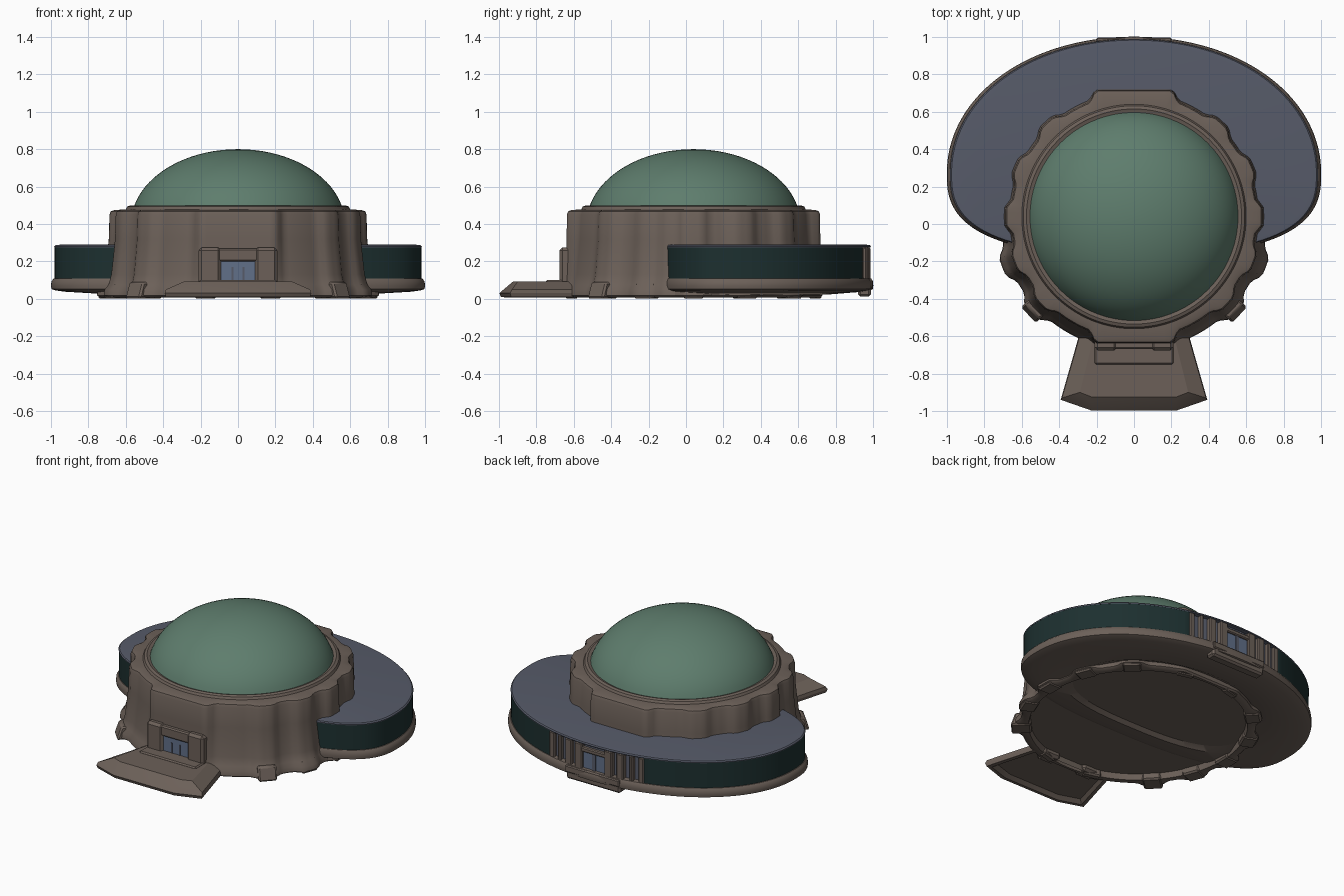
import bpy, bmesh, math
from math import sin, cos, radians, pi

if "Cube" in bpy.data.objects:
    bpy.data.objects.remove(bpy.data.objects["Cube"])

def mat(name, rgb):
    m = bpy.data.materials.new(name)
    m.diffuse_color = (*rgb, 1)
    m.use_nodes = True
    m.node_tree.nodes["Principled BSDF"].inputs["Base Color"].default_value = m.diffuse_color
    return m

BROWN = mat("brown stone", (0.150, 0.118, 0.099))
GREEN = mat("green dome", (0.112, 0.205, 0.153))
SLATE = mat("slate roof", (0.094, 0.104, 0.141))
TEAL = mat("dark teal glass", (0.012, 0.029, 0.029))
BLUE = mat("blue door", (0.12, 0.16, 0.25))
CY = 0.04      # drum centre in y

def finish(name, bm, mats, angle=35):
    bmesh.ops.recalc_face_normals(bm, faces=bm.faces)
    me = bpy.data.meshes.new(name)
    bm.to_mesh(me)
    bm.free()
    ob = bpy.data.objects.new(name, me)
    bpy.context.collection.objects.link(ob)
    for m in mats:
        me.materials.append(m)
    bpy.ops.object.select_all(action='DESELECT')
    ob.select_set(True)
    bpy.context.view_layer.objects.active = ob
    bpy.ops.object.shade_smooth_by_angle(angle=radians(angle))
    return ob

def loft(name, rings, mats, rule=None, angle=35):
    """Skin a stack of closed rings of points and cap both ends."""
    bm = bmesh.new()
    vs = [[bm.verts.new(p) for p in r] for r in rings]
    n = len(vs[0])
    for a, b in zip(vs, vs[1:]):
        for i in range(n):
            j = (i + 1) % n
            bm.faces.new((a[i], a[j], b[j], b[i]))
    bm.faces.new(vs[0][::-1])
    bm.faces.new(vs[-1])
    if rule:
        for f in bm.faces:
            f.material_index = rule(f.calc_center_median())
    return finish(name, bm, mats, angle)

def box(name, x, y, z, m, bevel=0.006, turn=0.0, pivot=(0, 0), lean=0.0):
    """Box from ranges, outer top edge drawn in by lean, turned about a pivot."""
    bm = bmesh.new()
    bmesh.ops.create_cube(bm, size=1)
    for v in bm.verts:
        px = (x[0] + x[1]) / 2 + v.co.x * (x[1] - x[0])
        py = (y[0] + y[1]) / 2 + v.co.y * (y[1] - y[0])
        if v.co.x > 0 and v.co.z > 0:
            px -= lean
        v.co.z = z[0] + (v.co.z + .5) * (z[1] - z[0])
        v.co.x = pivot[0] + px * cos(turn) - py * sin(turn)
        v.co.y = pivot[1] + px * sin(turn) + py * cos(turn)
    bm.normal_update()
    if bevel:
        bmesh.ops.bevel(bm, geom=bm.edges[:], offset=bevel, segments=1, affect='EDGES')
    return finish(name, bm, [m])

# ---- round drum: ribbed wall, flat panels front and back, collar, floor ----
SIDE = [47, 23, 0, -21, -43]
RIBS = SIDE + [180 - a for a in SIDE]

def gap(a, b):
    return abs((a - b + 180) % 360 - 180)

def drum_ring(r, z, rib, flat, n=180):
    pts = []
    for i in range(n):
        a = i * 360 / n
        rr = r
        for b in RIBS:
            rr = max(rr, r + rib * min(1, max(0, (8 - gap(a, b)) / 4)))
        g = min(gap(a, 90), gap(a, 270))
        if flat and g <= 17:
            rr = flat / cos(radians(g))
        elif flat and g <= 21:          # chamfered panel sides
            k = (g - 17) / 4
            rr = flat / cos(radians(17)) * (1 - k) + rr * k
        pts.append((rr * cos(radians(a)), CY + rr * sin(radians(a)), z))
    return pts

drum = [(.63, .045, 0, 0), (.655, .045, 0, 0), (.665, .008, 0, 0), (.70, .008, .035, .68),
        (.715, .018, .04, .69), (.712, .05, .038, .69), (.695, .075, .033, .685),
        (.682, .13, .03, .682), (.67, .25, .028, .68), (.663, .32, .028, .678),
        (.657, .45, .03, .677), (.65, .468, .03, .67), (.635, .475, .022, .65),
        (.60, .478, 0, 0), (.592, .493, 0, 0), (.575, .50, 0, 0), (.55, .49, 0, 0)]
loft("drum_wall", [drum_ring(*d) for d in drum], [BROWN])

# ---- dome: upper part of a flattened ellipsoid ----
cap = []
for k in range(19):
    t = radians(77) * (1 - k / 18) + 0.004
    cap.append([(.572 * sin(t) * cos(2 * pi * i / 72), CY + .572 * sin(t) * sin(2 * pi * i / 72),
                 .40 + .40 * cos(t)) for i in range(72)])
loft("dome", cap, [GREEN], angle=60)

# ---- crescent wing wrapped round the back ----
def power(c, e):
    return math.copysign(abs(c) ** e, c)

def wing_ring(s, z, dent=0.0, n=160):
    pts = []
    for i in range(n):
        t = 2 * pi * i / n
        b, e = (.72, 2 / 2.05) if sin(t) > 0 else (.43, 2 / 2.7)
        x, y = .985 * power(cos(t), e), b * power(sin(t), e)
        k = s - (dent if y > 0 and abs(x) < .34 else 0)
        pts.append((x * k, .27 + y * k, z))
    return pts

loft("wing_base", [wing_ring(s, z) for s, z in
     [(.60, .06), (.70, .024), (.94, .038), (.99, .045), (1.012, .052), (1.016, .07),
      (1.012, .095), (1.0, .108), (.97, .112)]], [BROWN])
loft("wing_glass_band", [wing_ring(.995, .10, .035), wing_ring(.995, .28, .035)], [SLATE, TEAL],
     rule=lambda c: 0 if c.y > .5 and abs(c.x) < .34 else 1)
loft("wing_roof", [wing_ring(s, z) for s, z in
     [(.95, .272), (.996, .274), (.998, .28), (.99, .287), (.96, .29)]], [SLATE])

# ---- rear entrance: pillars, door and foot set into the gap of the band ----
def rim_y(x):
    return .27 + .72 * math.sqrt(1 - (x / .985) ** 2)

for s in (-1, 1):
    for x, w in ((.33, .02), (.265, .012), (.19, .025), (.11, .028)):
        y = rim_y(x)
        box("rear_pillar", (s * x - w, s * x + w), (y - .06, y + .001), (.09, .274), BROWN)
box("rear_lintel", (-.12, .12), (.93, .985), (.22, .25), BROWN)
box("rear_door", (-.08, .08), (.955, .972), (.105, .22), BLUE, 0)
box("rear_door_bar", (-.012, .012), (.96, .978), (.105, .22), SLATE, 0)
box("rear_step", (-.2, .2), (.93, .998), (.06, .105), BROWN)
box("rear_foot", (-.2, .2), (.92, .988), (.012, .08), BROWN, .012)

# ---- front entrance: frame and door ----
for s in (-1, 1):
    box("front_jamb", (s * .15 - .06, s * .15 + .06), (-.676, -.58), (.01, .275), BROWN, .016)
    box("front_door_post", (s * .03 - .005, s * .03 + .005), (-.662, -.65), (.10, .17), SLATE, 0)
box("front_lintel", (-.15, .15), (-.668, -.60), (.20, .268), BROWN, .008)
box("front_door", (-.09, .09), (-.658, -.60), (.09, .205), BLUE, 0)

# ---- front ramp: sloped sides, sloping nose, hollow underside ----
def ramp_ring(z, back, corner, nose, y_corner, y_nose):
    right = [(back, -.60), (corner, y_corner), (nose, y_nose)]
    return [(x, y, z) for x, y in right] + [(-x, y, z) for x, y in right[::-1]]

loft("front_ramp", [ramp_ring(.03, .25, .33, .19, -.90, -.945),
                    ramp_ring(.008, .265, .355, .205, -.92, -.968),
                    ramp_ring(.01, .29, .385, .22, -.935, -.99),
                    ramp_ring(.03, .295, .392, .225, -.94, -.998),
                    ramp_ring(.05, .29, .385, .222, -.93, -.975),
                    ramp_ring(.092, .215, .29, .225, -.90, -.925)], [BROWN], angle=20)
box("front_threshold", (-.21, .21), (-.75, -.62), (.05, .101), BROWN, .008)

# ---- feet around the base, standing under each rib ----
for a in RIBS + [75, 105, 255, 285]:
    reach = .70 if a not in RIBS else .775 if a in (-43, 223) else .75
    box("drum_foot", (.65, reach), (-.058, .058), (.002, .09), BROWN, .01,
        radians(a), (0, CY), .03)
